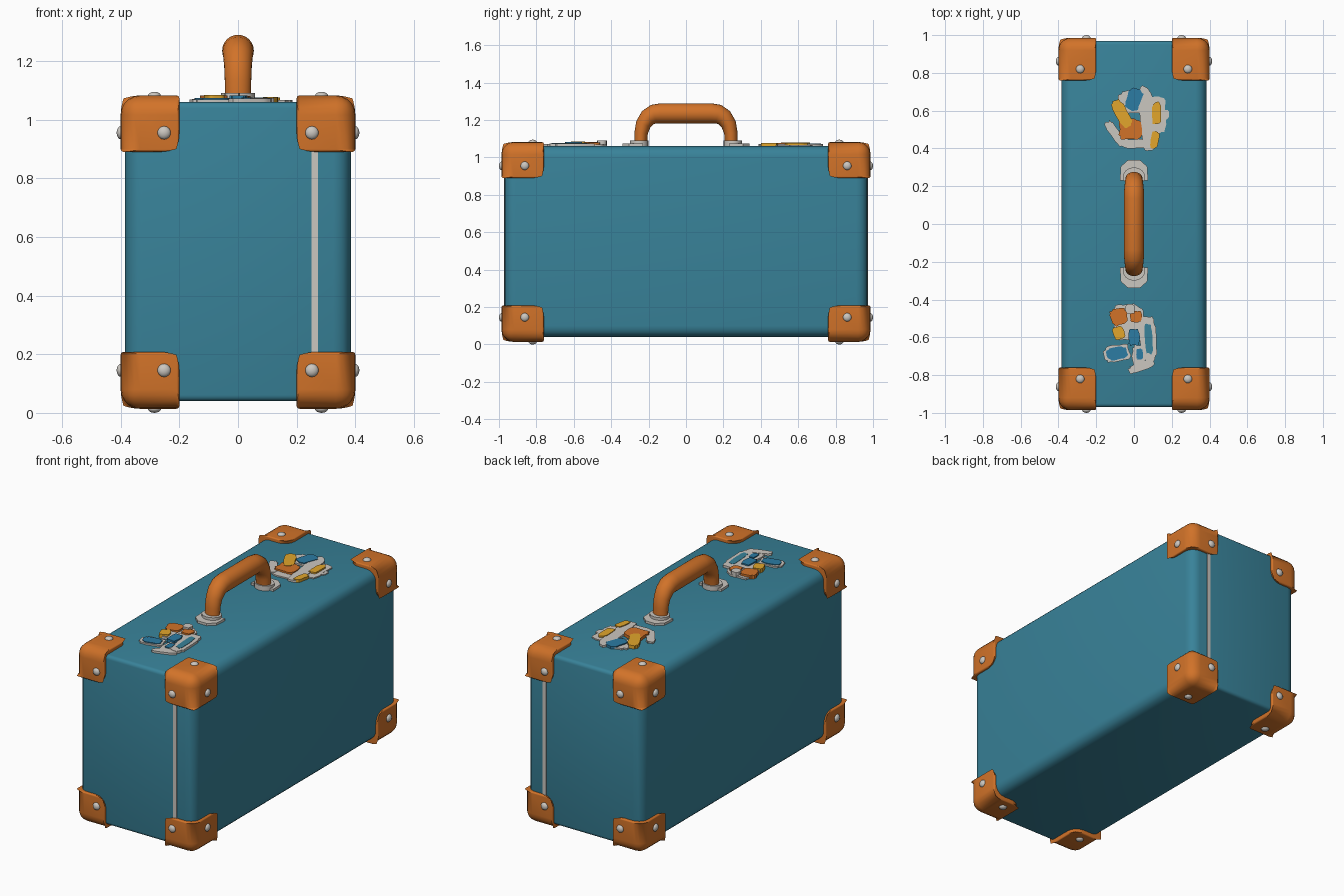
import bpy, bmesh, math, random
from mathutils import Vector, Matrix

if "Cube" in bpy.data.objects:
    bpy.data.objects.remove(bpy.data.objects["Cube"])

random.seed(4)


def material(name, rgb):
    m = bpy.data.materials.new(name)
    m.diffuse_color = (*rgb, 1)
    m.use_nodes = True
    m.node_tree.nodes["Principled BSDF"].inputs["Base Color"].default_value = m.diffuse_color
    return m


TEAL = material("teal", (0.040, 0.225, 0.320))
ORANGE = material("orange", (0.640, 0.170, 0.022))
WHITE = material("off_white", (0.60, 0.57, 0.53))
YELLOW = material("yellow", (0.76, 0.38, 0.025))
BLUE = material("blue", (0.025, 0.20, 0.37))


def finish(name, bm, mat, bevel=0, segments=5):
    bmesh.ops.recalc_face_normals(bm, faces=bm.faces)
    me = bpy.data.meshes.new(name)
    bm.to_mesh(me)
    bm.free()
    me.materials.append(mat)
    ob = bpy.data.objects.new(name, me)
    bpy.context.collection.objects.link(ob)
    bpy.ops.object.select_all(action='DESELECT')
    bpy.context.view_layer.objects.active = ob
    ob.select_set(True)
    if bevel:
        mod = ob.modifiers.new("bevel", 'BEVEL')
        mod.width = bevel
        mod.segments = segments
        mod.limit_method = 'WEIGHT'
        bpy.ops.object.modifier_apply(modifier=mod.name)
    bpy.ops.object.shade_smooth_by_angle(angle=math.radians(40))
    return ob


def box(name, lo, hi, mat, weight=None, bevel=0):
    """Box between two corners; weight(side) gives each edge its share of the bevel."""
    bm = bmesh.new()
    bmesh.ops.create_cube(bm, size=2)
    lo, hi = Vector(lo), Vector(hi)
    layer = bm.edges.layers.float.new("bevel_weight_edge")
    if weight:
        for e in bm.edges:
            e[layer] = weight((e.verts[0].co + e.verts[1].co) / 2)
    for v in bm.verts:
        v.co = Vector([(lo[i] + hi[i]) / 2 + v.co[i] * (hi[i] - lo[i]) / 2 for i in range(3)])
    return finish(name, bm, mat, bevel)


# Case body: wide rounding on long and upright edges, tighter on the short ones
box("case_body", (-0.385, -0.97, 0.04), (0.385, 0.97, 1.06), TEAL,
    lambda m: 0.35 if abs(m.x) < 0.1 else 1.0, 0.06)


# Corner caps with rivets on their three outer faces
def rivet(name, pos, axis):
    bm = bmesh.new()
    bmesh.ops.create_uvsphere(bm, u_segments=14, v_segments=8, radius=0.023)
    rot = Vector((0, 0, 1)).rotation_difference(Vector(axis)).to_matrix().to_4x4()
    bm.transform(Matrix.Translation(pos) @ rot @ Matrix.Diagonal((1, 1, 0.65, 1)))
    finish(name, bm, WHITE)


for sx in (-1, 1):
    for sy in (-1, 1):
        for top in (False, True):
            sz = 1 if top else -1
            z0, z1 = (0.89, 1.082) if top else (0.014, 0.208)
            xs = sorted((sx * 0.2, sx * 0.4))
            ys = sorted((sy * 0.76, sy * 0.986))

            def cap_weight(m):
                outs = [d * s for d, s in zip(m, (sx, sy, sz)) if abs(d) > 0.1]
                if min(outs) > 0:
                    return 1.0          # outer edges of the suitcase corner
                return 1.0 if max(outs) < 0 else 0.15

            tag = f"{'right' if sx > 0 else 'left'}_{'back' if sy > 0 else 'front'}_{'top' if top else 'bottom'}"
            box("corner_cap_" + tag, (xs[0], ys[0], z0), (xs[1], ys[1], z1), ORANGE, cap_weight, 0.066)
            zr = 0.955 if top else 0.145
            rivet("end_rivet_" + tag, (sx * 0.252, sy * 0.985, zr), (0, sy, 0))
            rivet("side_rivet_" + tag, (sx * 0.399, sy * 0.862, zr), (sx, 0, 0))
            rivet("cap_rivet_" + tag, (sx * 0.285, sy * 0.82, 1.08 if top else 0.015), (0, 0, sz))

# Pale strip down each end
for sy, tag in ((-1, "front"), (1, "back")):
    ys = sorted((sy * 0.96, sy * 0.974))
    box("end_strip_" + tag, (0.25, ys[0], 0.19), (0.273, ys[1], 0.91), WHITE)

# Handle: lofted ellipses along an arch (y, z, half width, half thickness)
half = [(-0.243, 1.055, 0.043, 0.033), (-0.24, 1.13, 0.045, 0.036), (-0.228, 1.178, 0.047, 0.041),
        (-0.203, 1.213, 0.050, 0.047), (-0.172, 1.231, 0.053, 0.052), (-0.135, 1.235, 0.054, 0.054)]
path = half + [(-y, z, a, b) for y, z, a, b in reversed(half)]
bm = bmesh.new()
rings = []
N = 24
for i, (y, z, a, b) in enumerate(path):
    p, q = path[max(i - 1, 0)], path[min(i + 1, len(path) - 1)]
    t = Vector((0, q[0] - p[0], q[1] - p[1])).normalized()
    n = Vector((0, -t.z, t.y))
    rings.append([bm.verts.new(Vector((a * math.cos(k * math.tau / N), y, z))
                               + n * b * math.sin(k * math.tau / N)) for k in range(N)])
for r, s in zip(rings, rings[1:]):
    for k in range(N):
        bm.faces.new((r[k], r[(k + 1) % N], s[(k + 1) % N], s[k]))
bm.faces.new(rings[0])
bm.faces.new(rings[-1])
finish("handle", bm, ORANGE)


def prism(name, pts, z0, z1, mat):
    bm = bmesh.new()
    low = bm.faces.new([bm.verts.new((x, y, z0)) for x, y in pts])
    up = bmesh.ops.extrude_face_region(bm, geom=[low])
    for v in up["geom"]:
        if isinstance(v, bmesh.types.BMVert):
            v.co.z = z1
    return finish(name, bm, mat)


# Handle mounts: five-sided plate with a collar
for s, tag in ((-1, "front"), (1, "back")):
    prism("handle_mount_" + tag, [(-0.075, s * 0.23), (0.075, s * 0.23), (0.07, s * 0.305),
          (0.03, s * 0.34), (-0.03, s * 0.34), (-0.07, s * 0.305)], 1.05, 1.074, WHITE)
    prism("handle_collar_" + tag, [(0.058 * math.cos(k * math.tau / 16), s * 0.25 + 0.05 * math.sin(k * math.tau / 16))
          for k in range(16)], 1.05, 1.09, WHITE)


# Travel stickers: layered ragged patches
def patch(name, x, y, w, l, deg, mat, top):
    a = math.radians(deg)
    pts = []
    for k in range(22):
        t = k * math.tau / 22
        c, s = math.cos(t), math.sin(t)
        r = random.uniform(0.9, 1.08)
        u = r * w / 2 * math.copysign(abs(c) ** 0.55, c)
        v = r * l / 2 * math.copysign(abs(s) ** 0.55, s)
        pts.append((x + u * math.cos(a) - v * math.sin(a), y + u * math.sin(a) + v * math.cos(a)))
    prism(name, pts, 1.05, top, mat)


stickers = {
    "back_sticker": [
        (0.07, 0.56, 0.08, 0.33, 4, WHITE, 1.072), (0.00, 0.65, 0.16, 0.12, 0, WHITE, 1.069),
        (0.00, 0.66, 0.08, 0.12, -20, BLUE, 1.075), (0.11, 0.58, 0.12, 0.20, 0, WHITE, 1.067),
        (0.12, 0.585, 0.05, 0.12, 0, YELLOW, 1.076), (0.11, 0.445, 0.045, 0.09, -10, YELLOW, 1.077),
        (-0.065, 0.585, 0.065, 0.15, 28, YELLOW, 1.080), (-0.02, 0.50, 0.12, 0.11, 0, ORANGE, 1.078),
        (-0.10, 0.48, 0.05, 0.15, 35, WHITE, 1.070), (0.00, 0.425, 0.13, 0.05, 0, WHITE, 1.068),
        (0.165, 0.58, 0.04, 0.05, 0, WHITE, 1.066)],
    "front_sticker": [
        (-0.03, -0.50, 0.16, 0.15, 0, WHITE, 1.070), (-0.08, -0.49, 0.09, 0.09, 20, ORANGE, 1.082),
        (0.01, -0.49, 0.06, 0.06, 0, ORANGE, 1.080), (-0.02, -0.45, 0.05, 0.05, 0, WHITE, 1.090),
        (-0.03, -0.57, 0.14, 0.09, 0, WHITE, 1.074), (-0.08, -0.575, 0.06, 0.07, 20, YELLOW, 1.084),
        (0.00, -0.60, 0.06, 0.09, 0, BLUE, 1.082), (0.075, -0.61, 0.09, 0.23, 4, WHITE, 1.074),
        (0.078, -0.61, 0.04, 0.16, 4, TEAL, 1.076), (-0.09, -0.685, 0.14, 0.09, 10, WHITE, 1.069),
        (-0.09, -0.685, 0.11, 0.065, 10, BLUE, 1.074), (0.025, -0.70, 0.07, 0.12, 0, WHITE, 1.070),
        (0.03, -0.69, 0.035, 0.06, 0, BLUE, 1.076), (0.04, -0.755, 0.14, 0.045, 20, WHITE, 1.072)],
}
for name, parts in stickers.items():
    for i, p in enumerate(parts):
        patch(f"{name}_{i + 1}", *p)
